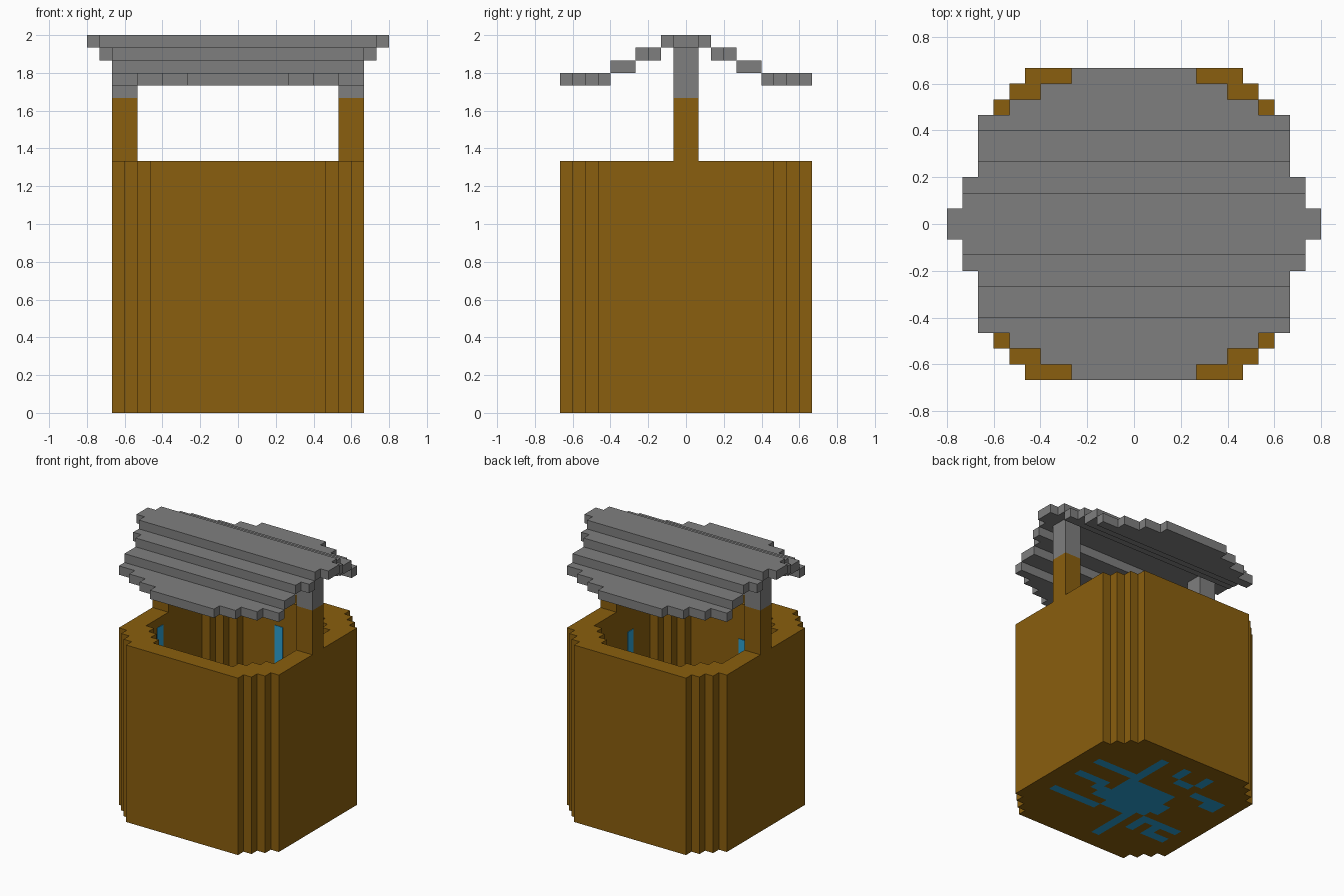
import bpy, bmesh

cube = bpy.data.objects.get("Cube")
if cube:
    bpy.data.objects.remove(cube, do_unlink=True)

U = 1 / 15  # one block


def material(name, rgb):
    m = bpy.data.materials.new(name)
    m.use_nodes = True
    m.diffuse_color = (*rgb, 1)
    m.node_tree.nodes["Principled BSDF"].inputs["Base Color"].default_value = (*rgb, 1)
    return m


WOOD = material("brown wood", (0.254, 0.114, 0.0044))
ROOF = material("grey roof", (0.212, 0.212, 0.212))
WATER = material("blue water", (0.025, 0.352, 0.645))


def finish(name, bm, *mats):
    for v in bm.verts:
        v.co *= U
    mesh = bpy.data.meshes.new(name)
    bm.to_mesh(mesh)
    bm.free()
    for m in mats:
        mesh.materials.append(m)
    ob = bpy.data.objects.new(name, mesh)
    bpy.context.collection.objects.link(ob)
    return ob


def add_box(bm, lo, hi):
    verts = bmesh.ops.create_cube(bm, size=1)["verts"]
    for v in verts:
        for i in range(3):
            v.co[i] = hi[i] if v.co[i] > 0 else lo[i]


def box(name, lo, hi, mat):
    bm = bmesh.new()
    add_box(bm, lo, hi)
    return finish(name, bm, mat)


def outline(r):
    """Square of half width r with three-step corners, counter-clockwise."""
    corner = [(r, r - 3), (r - 1, r - 3), (r - 1, r - 2), (r - 2, r - 2),
              (r - 2, r - 1), (r - 3, r - 1), (r - 3, r)]
    pts = []
    for _ in range(4):
        pts += corner
        corner = [(-y, x) for x, y in corner]
    return pts


# Hollow wall: outer and inner outlines bridged into a closed ring
bm = bmesh.new()
loops = [[bm.verts.new((x, y, z)) for x, y in outline(r)]
         for r, z in ((10, 0), (10, 20), (8, 20), (8, 0))]
for k in range(4):
    a, b = loops[k], loops[(k + 1) % 4]
    for i in range(len(a)):
        j = (i + 1) % len(a)
        bm.faces.new((a[i], a[j], b[j], b[i]))
bmesh.ops.recalc_face_normals(bm, faces=bm.faces)
finish("well_wall", bm, WOOD)

# Floor: one block thick, with a water splash and trickles (x0, y0, x1, y1)
SPLASH = [(-2, -3, 2, 3), (-3, -2, 3, 2), (-4, -1, -3, 1), (2, 2, 3, 8), (-3, 2, -2, 3),
          (3, 3, 8, 4), (5, 0, 8, 1), (4, -1, 5, 1), (3, -2, 4, 0),
          (2, -4, 8, -3), (-2, -8, -1, -3), (-4, -5, -3, -3),
          (-8, -3, -3, -2), (-6, -5, -5, -3), (-8, -5, -6, -4),
          (-8, 4, -4, 5), (-8, 3, -6, 4), (-1, 6, 0, 8), (-3, 5, -1, 6),
          (-4, 6, -3, 8)]


def inside(x, y):
    x, y = sorted((abs(x), abs(y)))
    return y < 8 and x < 5 + max(0, 7 - int(y)) or y < 5


bm = bmesh.new()
for i in range(-8, 8):
    for j in range(-8, 8):
        cx, cy = i + 0.5, j + 0.5
        if not inside(cx, cy):
            continue
        wet = any(a < cx < c and b < cy < d for a, b, c, d in SPLASH)
        ring = [(i, j), (i + 1, j), (i + 1, j + 1), (i, j + 1)]
        for z, pts in ((1, ring), (0, ring[::-1])):
            f = bm.faces.new([bm.verts.new((x, y, z)) for x, y in pts])
            f.material_index = int(wet)
bmesh.ops.remove_doubles(bm, verts=bm.verts, dist=0.001)
finish("well_floor", bm, WOOD, WATER)

# Water streaks up the inner wall: (wall axis, wall side, start, top)
bm = bmesh.new()
T = 0.06
for axis, side, s, top in [("y", 1, -1, 17), ("y", 1, 2, 10), ("y", -1, -2, 16),
                           ("x", -1, -3, 19), ("x", -1, 4, 11), ("x", 1, -2, 17),
                           ("x", 1, 3, 10)]:
    lo, hi = sorted((side * 8, side * (8 - T)))
    if axis == "x":
        add_box(bm, (lo, s, 1), (hi, s + 1, top))
    else:
        add_box(bm, (s, lo, 1), (s + 1, hi, top))
finish("water_streaks", bm, WATER)

# Posts: wood below, grey above
for side, label in ((1, "left"), (-1, "right")):
    x0, x1 = sorted((side * 8, side * 10))
    box(label + "_post", (x0, -1, 20), (x1, 1, 25), WOOD)
    box(label + "_post_top", (x0, -1, 25), (x1, 1, 29), ROOF)

# Stepped roof: (near y, far y, half width, bottom z), mirrored front to back
bm = bmesh.new()
for y0, y1, w, z in [(0, 1, 12, 29), (1, 2, 11, 29), (2, 3, 11, 28), (3, 4, 10, 28),
                     (4, 6, 10, 27), (6, 7, 10, 26), (7, 8, 8, 26), (8, 9, 6, 26),
                     (9, 10, 4, 26)]:
    for a, b in ((y0, y1), (-y1, -y0)):
        add_box(bm, (-w, a, z), (w, b, z + 1))
finish("roof", bm, ROOF)
